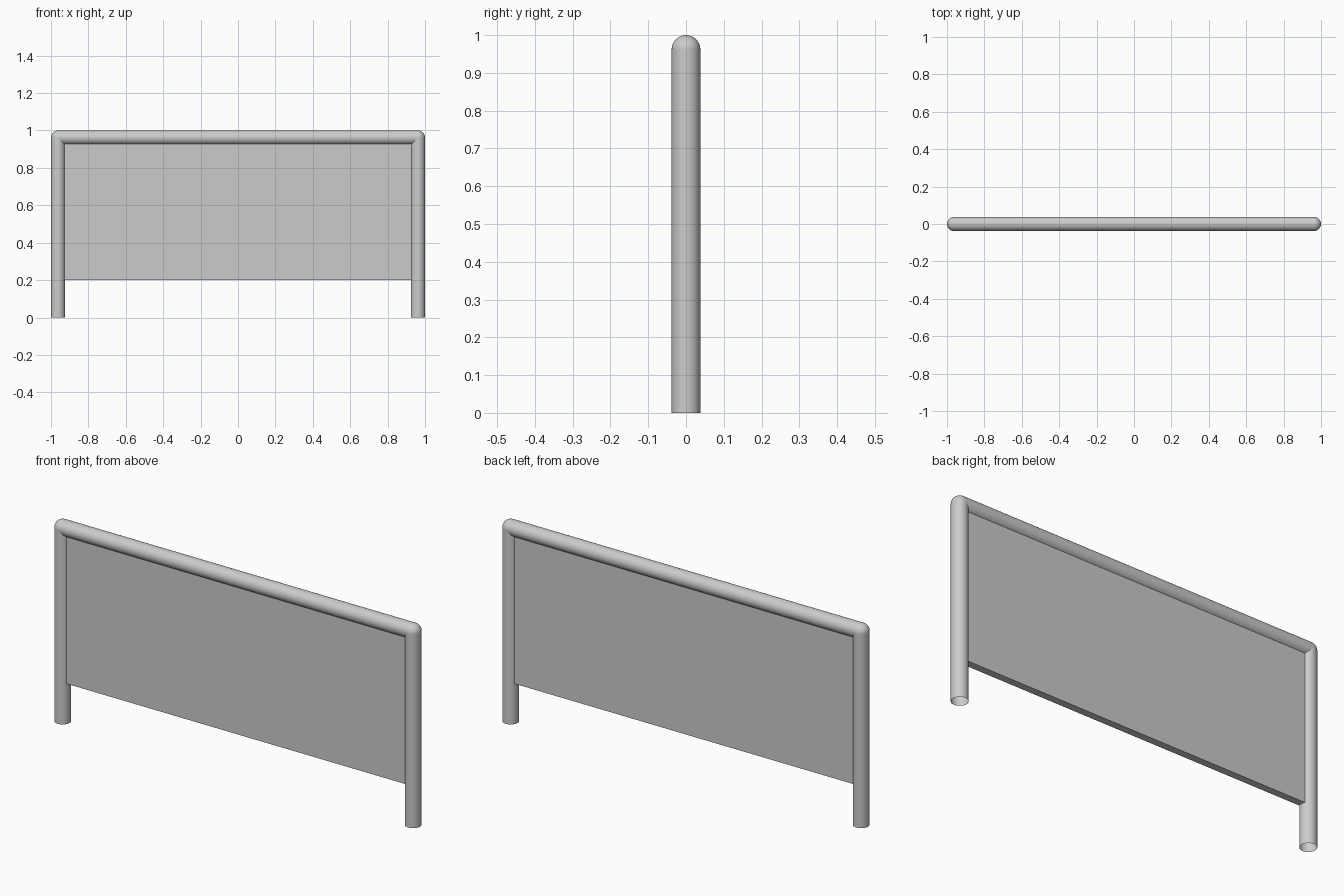
import bpy
import math

if "Cube" in bpy.data.objects:
    bpy.data.objects.remove(bpy.data.objects["Cube"])

R = 0.038            # tube radius
X = 1.0 - R          # leg centre line
TOP = 1.0 - R        # rail centre line
SIDES = 48


def finish(name):
    obj = bpy.context.object
    obj.name = name
    bpy.ops.object.shade_smooth_by_angle(angle=math.radians(35))
    return obj


def tube(name, length, location, rotation=(0, 0, 0)):
    bpy.ops.mesh.primitive_cylinder_add(vertices=SIDES, radius=R, depth=length,
                                        end_fill_type='NOTHING',
                                        location=location, rotation=rotation)
    return finish(name)


# Upright legs (open at the foot) with rounded corner joints
for side, label in ((-1, "left"), (1, "right")):
    tube(f"{label}_leg", TOP, (side * X, 0, TOP / 2))
    bpy.ops.mesh.primitive_uv_sphere_add(segments=SIDES, ring_count=24, radius=R,
                                         location=(side * X, 0, TOP))
    finish(f"{label}_corner_joint")

# Top rail
tube("top_rail", 2 * X, (0, 0, TOP), (0, math.pi / 2, 0))

# Flat infill panel, its edges tucked into the tubes
Z0, Z1, HALF_W, THICK = 0.2, 0.942, 0.942, 0.036
bpy.ops.mesh.primitive_cube_add(size=1, location=(0, 0, (Z0 + Z1) / 2))
panel = bpy.context.object
panel.name = "infill_panel"
panel.scale = (2 * HALF_W, THICK, Z1 - Z0)
bpy.ops.object.transform_apply(location=False, rotation=False, scale=True)
